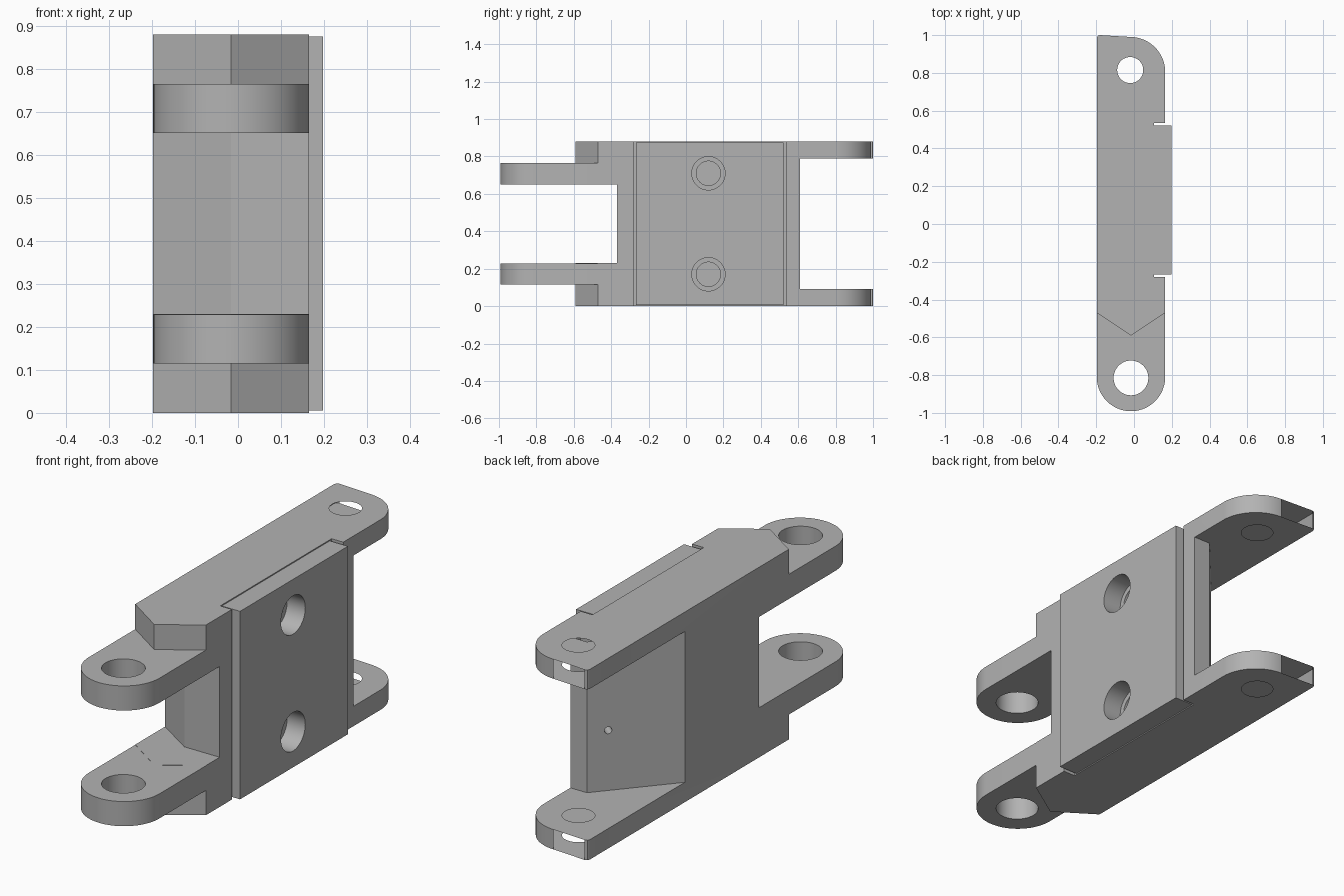
import bpy, bmesh, math
from mathutils import Matrix, Vector

old = bpy.data.objects.get("Cube")
if old:
    bpy.data.objects.remove(old, do_unlink=True)

grey = bpy.data.materials.new("metal grey")
grey.use_nodes = True
COLOUR = (0.45, 0.45, 0.45, 1)
grey.diffuse_color = COLOUR
grey.node_tree.nodes["Principled BSDF"].inputs["Base Color"].default_value = COLOUR


def arc(cx, cy, r, start, end, steps=24):
    angles = [math.radians(start + (end - start) * i / steps) for i in range(steps + 1)]
    return [(cx + r * math.cos(a), cy + r * math.sin(a)) for a in angles]


def prism(name, outline, z0, z1):
    """Extrude a plan outline between two heights."""
    bm = bmesh.new()
    face = bm.faces.new([bm.verts.new((x, y, z0)) for x, y in outline])
    top = bmesh.ops.extrude_face_region(bm, geom=[face])["geom"]
    bmesh.ops.translate(bm, vec=(0, 0, z1 - z0),
                        verts=[v for v in top if isinstance(v, bmesh.types.BMVert)])
    bmesh.ops.recalc_face_normals(bm, faces=bm.faces)
    return finish(name, bm)


def drill(name, centre, radius, depth, axis):
    """Cylinder used for cutting holes along an axis."""
    bm = bmesh.new()
    turn = Vector((0, 0, 1)).rotation_difference(Vector(axis)).to_matrix().to_4x4()
    bmesh.ops.create_cone(bm, cap_ends=True, segments=48, radius1=radius, radius2=radius,
                          depth=depth, matrix=Matrix.Translation(centre) @ turn)
    return finish(name, bm)


def finish(name, bm):
    mesh = bpy.data.meshes.new(name)
    bm.to_mesh(mesh)
    bm.free()
    mesh.materials.append(grey)
    obj = bpy.data.objects.new(name, mesh)
    bpy.context.collection.objects.link(obj)
    return obj


def combine(target, tool, operation="DIFFERENCE"):
    mod = target.modifiers.new("combine", "BOOLEAN")
    mod.operation, mod.object, mod.solver = operation, tool, "EXACT"
    tool.hide_render = True
    bpy.context.view_layer.objects.active = target
    bpy.ops.object.modifier_apply(modifier=mod.name)
    bpy.data.objects.remove(tool, do_unlink=True)


def smooth(obj):
    bpy.ops.object.select_all(action="DESELECT")
    obj.select_set(True)
    bpy.context.view_layer.objects.active = obj
    bpy.ops.object.shade_smooth_by_angle(angle=math.radians(25))


LEFT, RIGHT, MID, HEIGHT = 0.165, -0.197, -0.016, 0.88
ARM_HOLE = Vector((-0.02, 0.815))

# Main body: pointed front, rounded back corner
outline = [(RIGHT, -0.47), (MID, -0.59), (LEFT, -0.47)]
outline += arc(-0.02, 0.805, 0.185, 0, 88)
outline += [(-0.18, 1.0), (-0.192, 0.996), (RIGHT, 0.985)]
body = prism("body", outline, 0, HEIGHT)

# Front opening between the lugs
combine(body, prism("front_cut", [(-0.4, -0.12), (MID, -0.37), (0.4, -0.37),
                                  (0.4, -0.8), (-0.4, -0.8)], 0.23, 0.65))
# Back opening between the arms, with a slanted wall
combine(body, prism("back_cut", [(0.4, 0.61), (0.08, 0.61), (RIGHT, 0.29), (-0.4, 0.06),
                                 (-0.4, 1.2), (0.4, 1.2)], 0.092, 0.79))
# Pocket for the side plate
combine(body, prism("pocket", [(0.105, -0.28), (0.4, -0.28), (0.4, 0.534), (0.105, 0.534)],
                    -0.1, 1))

# Round front lugs
for low in (0.115, 0.65):
    lug = prism("lug", arc(MID, -0.81, 0.181, 180, 360, 40) + [(LEFT, -0.4), (RIGHT, -0.4)],
                low, low + 0.114)
    combine(body, lug, "UNION")

# Pin holes through lugs and arms
combine(body, drill("lug_hole", (MID, -0.815, 0.44), 0.092, 2, (0, 0, 1)))
combine(body, drill("arm_hole", (*ARM_HOLE, 0.44), 0.069, 2, (0, 0, 1)))
# Small hole in the slanted wall
combine(body, drill("small_hole", (0.02, 0.54, 0.37), 0.016, 0.2, (-0.75, 0.66, 0)))
# Bolt holes behind the plate
for z in (0.17, 0.71):
    combine(body, drill("bolt_hole", (0.105, 0.12, z), 0.065, 0.16, (1, 0, 0)))

# The arms are open shells: no hole walls and no flat end wall
bm = bmesh.new()
bm.from_mesh(body.data)
bm.normal_update()
gone = []
for f in bm.faces:
    c = f.calc_center_median()
    in_hole = (c.xy - ARM_HOLE).length < 0.075 and abs(f.normal.z) < 0.5
    end_wall = f.normal.y > 0.9 and c.y > 0.97 and -0.18 < c.x < -0.05
    if in_hole or end_wall:
        gone.append(f)
bmesh.ops.delete(bm, geom=gone, context="FACES")
bm.to_mesh(body.data)
bm.free()
smooth(body)

# Side plate with two bolt openings
plate = prism("side_plate", [(0.105, -0.268), (0.198, -0.268), (0.198, 0.521), (0.105, 0.521)],
              0.005, 0.875)
for z in (0.17, 0.71):
    combine(plate, drill("plate_hole", (0.15, 0.12, z), 0.089, 0.3, (1, 0, 0)))
smooth(plate)
